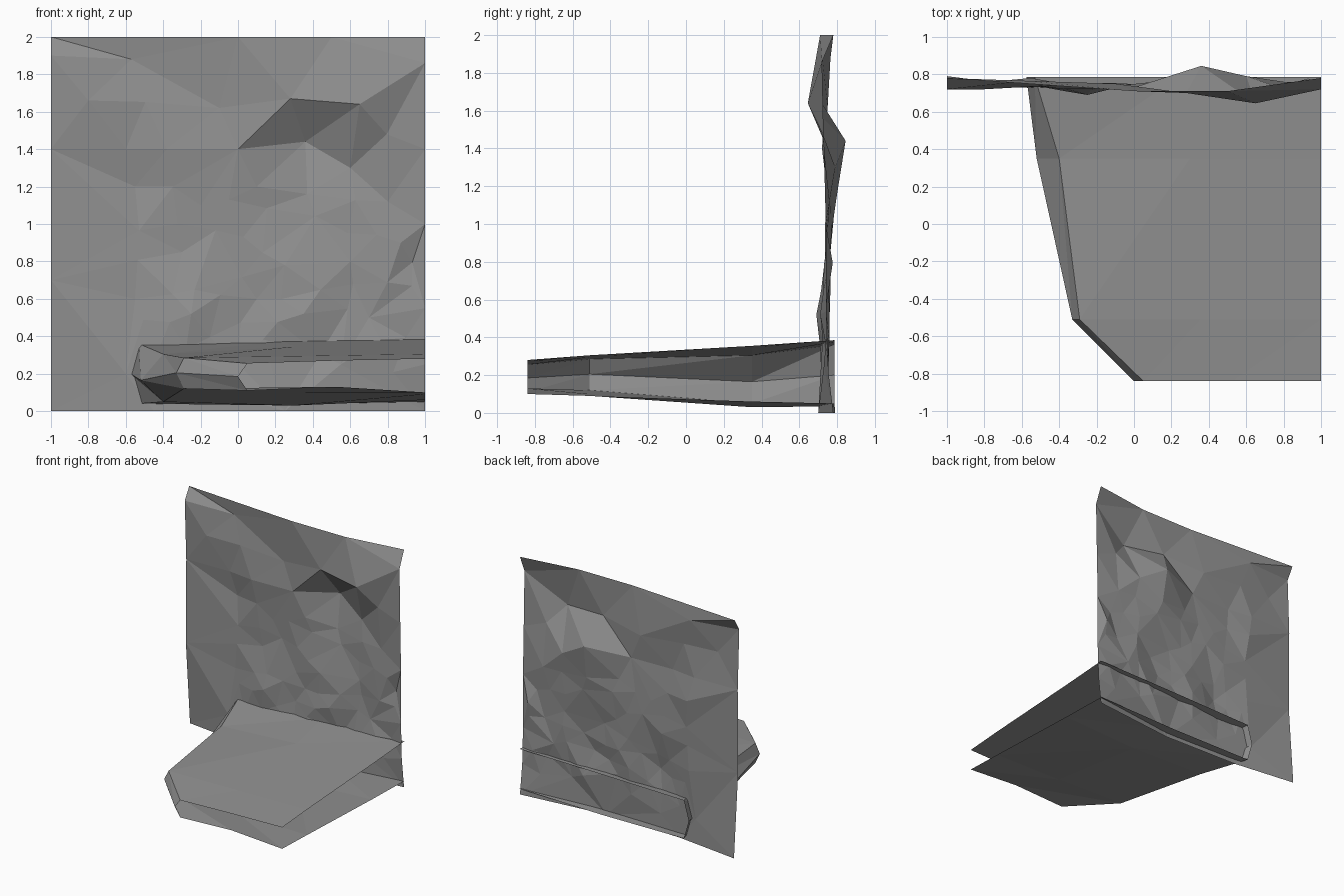
import bpy, random
from mathutils import Vector
from mathutils.geometry import delaunay_2d_cdt

if "Cube" in bpy.data.objects:
    bpy.data.objects.remove(bpy.data.objects["Cube"])

random.seed(4)

stone = bpy.data.materials.new("grey stone")
stone.diffuse_color = (0.285, 0.285, 0.285, 1)
stone.use_nodes = True
stone.node_tree.nodes["Principled BSDF"].inputs["Base Color"].default_value = stone.diffuse_color


def make_object(name, verts, faces):
    mesh = bpy.data.meshes.new(name)
    mesh.from_pydata(verts, [], faces)
    mesh.materials.append(stone)
    mesh.update()
    obj = bpy.data.objects.new(name, mesh)
    bpy.context.collection.objects.link(obj)
    return obj


# Rock wall: main bumps and hollows as (x, z, depth y)
bumps = [
    (-1, 0, .79), (-.45, 0, .72), (.25, 0, .70), (1, 0, .78),
    (-1, .7, .735), (-1, 1.4, .74), (-1, 1.9, .72), (-1, 2, .78),
    (-.57, 1.88, .765), (0, 2, .71), (.5, 2, .71), (1, 2, .78),
    (1, 1.86, .72), (1, 1.4, .73), (1, 1.0, .74), (1, .55, .74),
    (-.8, 1.66, .72), (-.6, 1.4, .75), (-.38, 1.4, .72), (-.55, 1.2, .78),
    (-.1, 1.62, .75), (.28, 1.67, .70), (.65, 1.64, .645), (.36, 1.44, .845),
    (.6, 1.3, .79), (.37, 1.16, .80), (0, 1.4, .73), (-.2, 1.1, .75),
    (.25, .78, .73), (.6, .8, .76), (.87, .9, .74), (-.3, .85, .755),
    (-.55, .6, .75), (-.25, .52, .69), (.1, .6, .75), (.35, .52, .71),
    (.7, .5, .76), (-.6, .2, .73), (0, .25, .73), (.55, .25, .73),
    (1, .25, .75), (.1, 1.2, .75), (.8, 1.12, .76),
]


def depth(x, z):
    """Inverse-distance blend of the main bumps."""
    w = [((x - a) ** 2 + (z - b) ** 2 + 1e-4) ** -1.5 for a, b, _ in bumps]
    return sum(k * p[2] for k, p in zip(w, bumps)) / sum(w)


points = list(bumps)
while len(points) < 82:      # smaller facets, denser low down
    x, z = random.uniform(-.6, .95), random.triangular(.1, 1.9, .6)
    gap = .12 if z < 1.2 else .2
    if min((x - p[0]) ** 2 + (z - p[1]) ** 2 for p in points) > gap ** 2:
        points.append((x, z, depth(x, z) + random.gauss(0, .01)))

tris = delaunay_2d_cdt([Vector(p[:2]) for p in points], [], [], 0, 1e-6)[2]
make_object("rock_wall", [(x, y, z) for x, z, y in points], tris)

# Rock ledge: hollow shell, open at the front and right side.
# Each row: y, edge x, ridge x, ridge z, top z (left, middle, right), bottom z
rows = [
    (.785, -.53, -.575, .20, (.36, .375, .385), (.04, .035, .05)),
    (.35, -.40, -.52, .165, (.305, .345, .355), (.05, .03, .06)),
    (-.51, -.29, -.33, .205, (.285, .295, .305), (.12, .10, .09)),
    (-.84, .05, 0, .185, (.255, .27, .28), (.11, .13, .10)),
]
verts = []
for y, xl, xr, zr, top, bottom in rows:
    xs = (xl, (xl + 1) / 2, 1)
    verts += [(x, y, z) for x, z in reversed(list(zip(xs, top)))]
    verts.append((xr, y, zr))
    verts += [(x, y, z) for x, z in zip(xs, bottom)]
n = 7
faces = []
for r in range(len(rows) - 1):
    for c in range(n - 1):
        a = r * n + c
        faces += [(a, a + 1, a + n + 1), (a, a + n + 1, a + n)]
make_object("rock_ledge", verts, faces)
